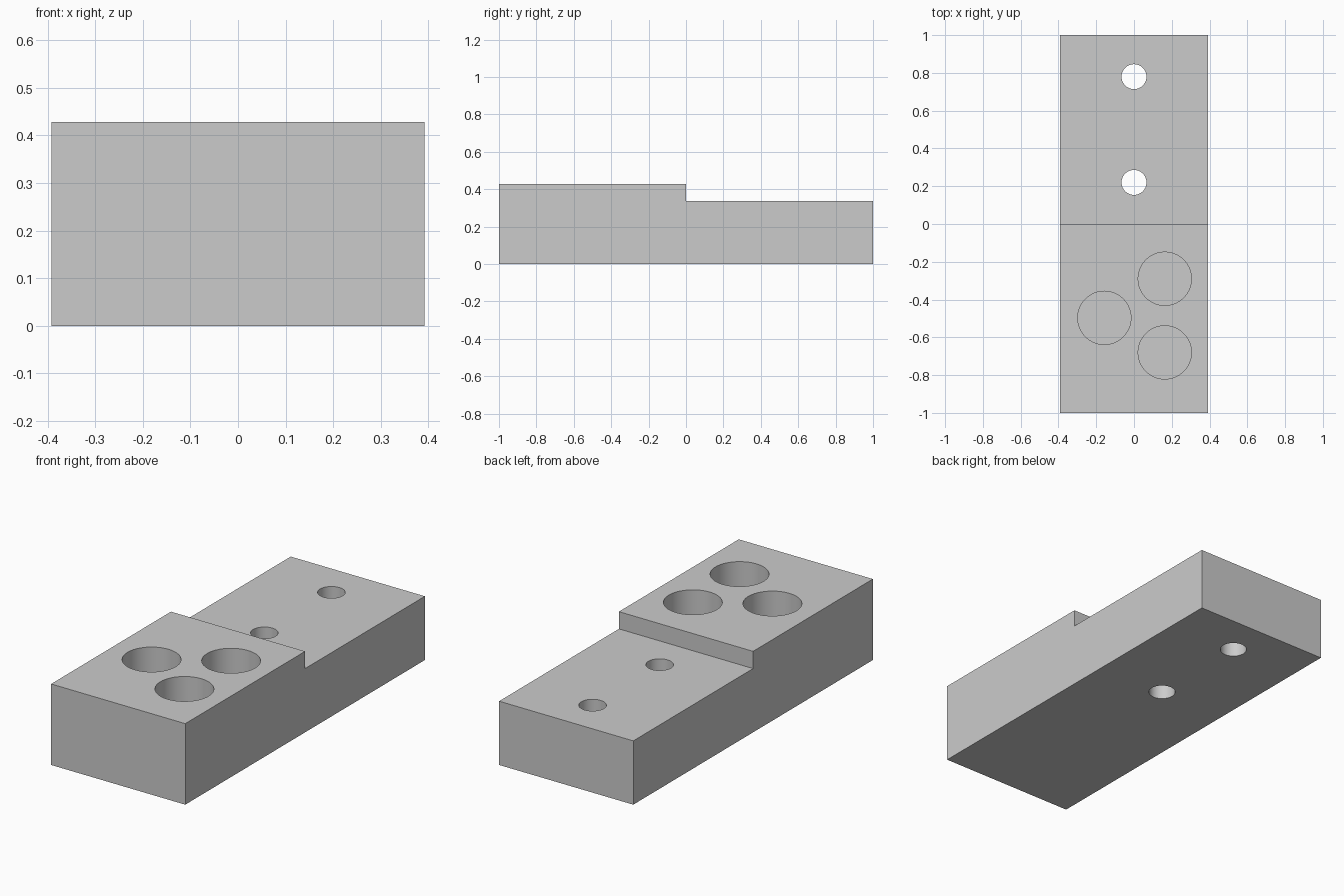
import bpy
import bmesh
import math

cube = bpy.data.objects.get("Cube")
if cube:
    bpy.data.objects.remove(cube, do_unlink=True)

HALF_WIDTH, HIGH, LOW = 0.392, 0.428, 0.337
POCKET_FLOOR = 0.15

grey = bpy.data.materials.new("light_grey")
grey.use_nodes = True
colour = (0.6, 0.6, 0.6, 1)
grey.diffuse_color = colour
grey.node_tree.nodes["Principled BSDF"].inputs["Base Color"].default_value = colour


def link(name, bm):
    bmesh.ops.recalc_face_normals(bm, faces=bm.faces)
    mesh = bpy.data.meshes.new(name)
    bm.to_mesh(mesh)
    bm.free()
    mesh.materials.append(grey)
    obj = bpy.data.objects.new(name, mesh)
    bpy.context.collection.objects.link(obj)
    return obj


# Stepped block: side profile extruded across the width
profile = [(-1, 0), (1, 0), (1, LOW), (0, LOW), (0, HIGH), (-1, HIGH)]
bm = bmesh.new()
side = bm.faces.new([bm.verts.new((-HALF_WIDTH, y, z)) for y, z in profile])
swept = bmesh.ops.extrude_face_region(bm, geom=[side])["geom"]
bmesh.ops.translate(bm, vec=(2 * HALF_WIDTH, 0, 0),
                    verts=[v for v in swept if isinstance(v, bmesh.types.BMVert)])
block = link("stepped_block", bm)


# Round holes: three blind pockets and two through holes
def drill(name, x, y, radius, bottom):
    top = 0.6
    bm = bmesh.new()
    bmesh.ops.create_cone(bm, cap_ends=True, segments=64, radius1=radius,
                          radius2=radius, depth=top - bottom)
    bmesh.ops.translate(bm, vec=(x, y, (top + bottom) / 2), verts=bm.verts)
    cutter = link(name, bm)
    cutter.hide_render = True
    cutter.hide_set(True)
    cut = block.modifiers.new(name, "BOOLEAN")
    cut.operation = "DIFFERENCE"
    cut.solver = "EXACT"
    cut.object = cutter


for i, (x, y) in enumerate([(0.163, -0.29), (0.163, -0.68), (-0.157, -0.497)]):
    drill(f"pocket_cutter_{i + 1}", x, y, 0.141, POCKET_FLOOR)
for i, y in enumerate([0.22, 0.78]):
    drill(f"bolt_hole_cutter_{i + 1}", 0, y, 0.066, -0.2)

# Bake the cuts, then smooth the hole walls while keeping edges sharp
bpy.ops.object.select_all(action="DESELECT")
block.select_set(True)
bpy.context.view_layer.objects.active = block
for name in [m.name for m in block.modifiers]:
    bpy.ops.object.modifier_apply(modifier=name)
for obj in [o for o in bpy.data.objects if "cutter" in o.name]:
    bpy.data.objects.remove(obj, do_unlink=True)
bpy.ops.object.shade_smooth_by_angle(angle=math.radians(30))
